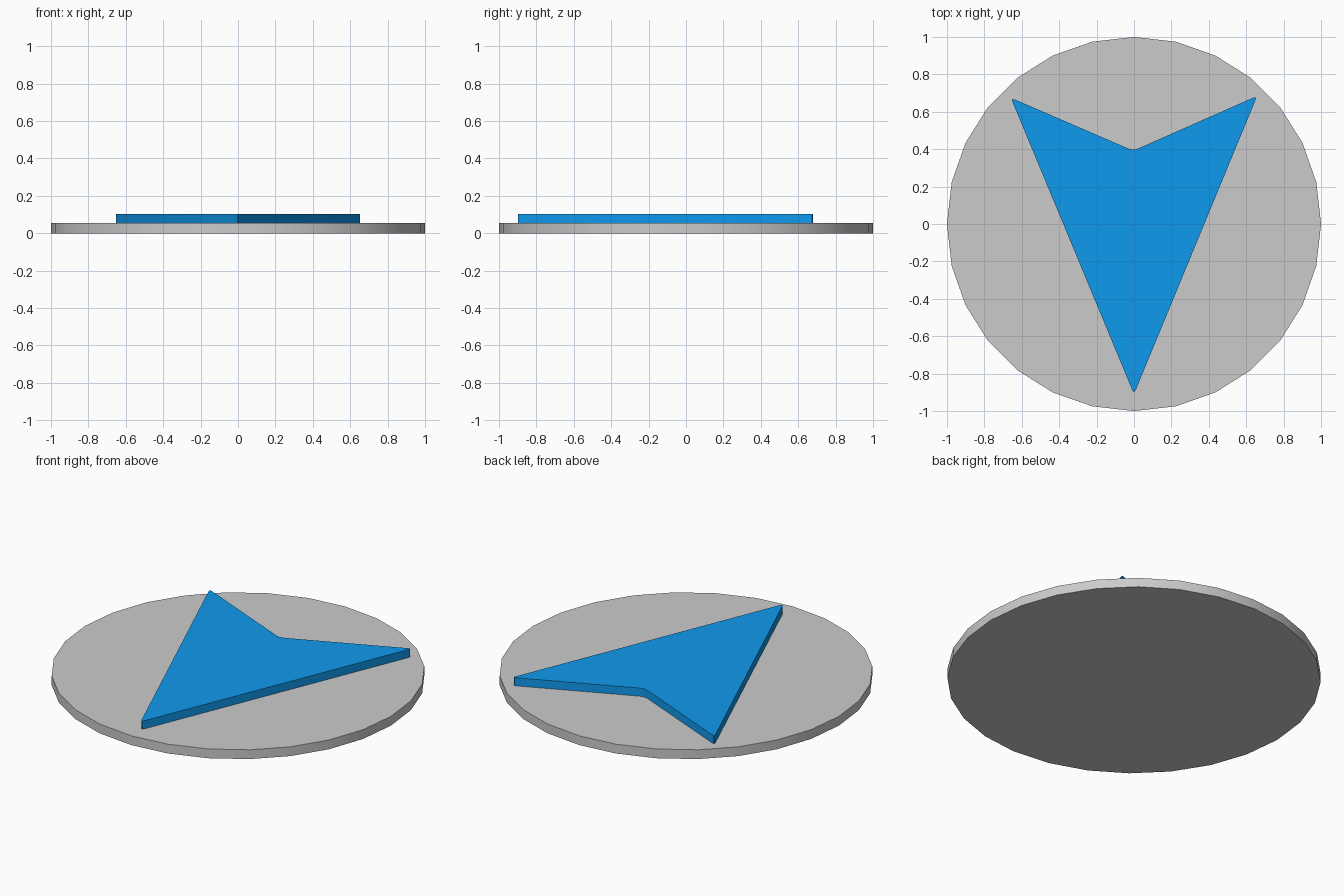
import bpy
import bmesh
from mathutils import Vector

if "Cube" in bpy.data.objects:
    bpy.data.objects.remove(bpy.data.objects["Cube"])

DISC_TOP = 0.055
ARROW_TOP = 0.103


def finish(obj):
    bpy.ops.object.select_all(action='DESELECT')
    obj.select_set(True)
    bpy.context.view_layer.objects.active = obj
    bpy.ops.object.shade_smooth_by_angle(angle=0.6)


def rounded(corners, steps=3):
    """Round each (x, y, setback) corner with a short quadratic curve."""
    out = []
    for i, (x, y, d) in enumerate(corners):
        c = Vector((x, y))
        a = c + (Vector(corners[i - 1][:2]) - c).normalized() * d
        b = c + (Vector(corners[(i + 1) % len(corners)][:2]) - c).normalized() * d
        for k in range(steps + 1):
            t = k / steps
            out.append(a * (1 - t) ** 2 + c * 2 * t * (1 - t) + b * t * t)
    return out


# Round base plate
bpy.ops.mesh.primitive_cylinder_add(vertices=28, radius=1, depth=DISC_TOP,
                                    location=(0, 0, DISC_TOP / 2))
disc = bpy.context.object
disc.name = "base_disc"
finish(disc)

# Raised arrowhead pointing to the front, with slightly rounded corners
outline = rounded([(0, -0.91, 0.025), (0.659, 0.685, 0.025),
                   (-0.004, 0.392, 0.03), (-0.659, 0.675, 0.025)])
bm = bmesh.new()
face = bm.faces.new([bm.verts.new((p.x, p.y, DISC_TOP)) for p in outline])
top = bmesh.ops.extrude_face_region(bm, geom=[face])["geom"]
bmesh.ops.translate(bm, vec=(0, 0, ARROW_TOP - DISC_TOP),
                    verts=[v for v in top if isinstance(v, bmesh.types.BMVert)])
bmesh.ops.recalc_face_normals(bm, faces=bm.faces)
mesh = bpy.data.meshes.new("arrowhead")
bm.to_mesh(mesh)
bm.free()
arrow = bpy.data.objects.new("arrowhead", mesh)
bpy.context.collection.objects.link(arrow)
blue = bpy.data.materials.new("blue")
blue.diffuse_color = (0.005, 0.32, 0.85, 1)
blue.use_nodes = True
blue.node_tree.nodes["Principled BSDF"].inputs["Base Color"].default_value = blue.diffuse_color
mesh.materials.append(blue)
finish(arrow)
